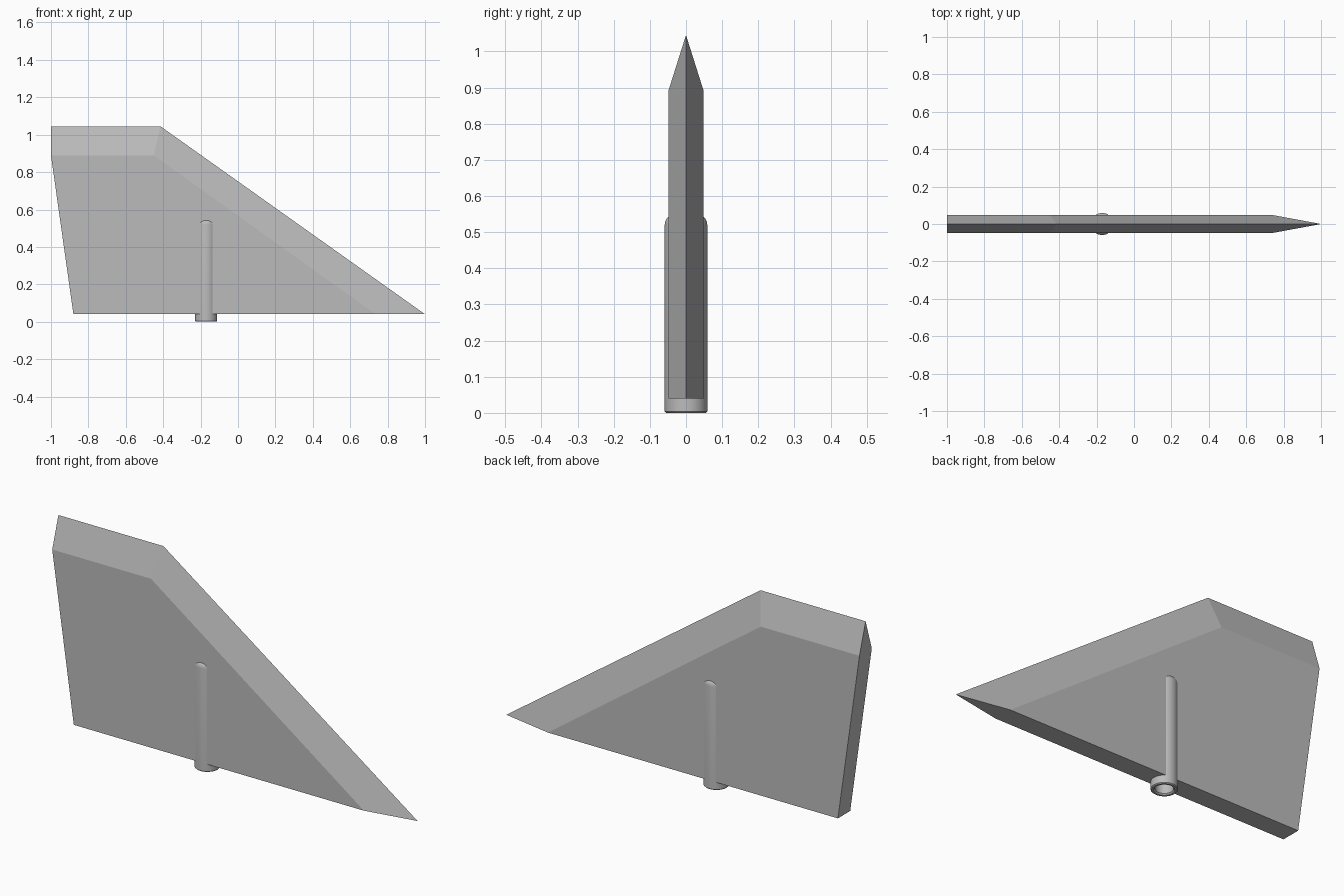
import bpy
import bmesh
import math

cube = bpy.data.objects.get("Cube")
if cube:
    bpy.data.objects.remove(cube, do_unlink=True)

HALF = 0.049      # half thickness of the fin
SHAFT_X = -0.17
SHAFT_R = 0.059

grey = bpy.data.materials.new("plain grey")
grey.use_nodes = True
colour = (0.5, 0.5, 0.5, 1)
grey.diffuse_color = colour
grey.node_tree.nodes["Principled BSDF"].inputs["Base Color"].default_value = colour


def add_object(name, bm):
    bmesh.ops.recalc_face_normals(bm, faces=bm.faces)
    mesh = bpy.data.meshes.new(name)
    bm.to_mesh(mesh)
    bm.free()
    mesh.materials.append(grey)
    obj = bpy.data.objects.new(name, mesh)
    bpy.context.collection.objects.link(obj)
    return obj


def lathe(name, profile):
    """Spin a closed (radius, z) profile about the shaft axis."""
    bm = bmesh.new()
    verts = [bm.verts.new((SHAFT_X + r, 0, z)) for r, z in profile]
    edges = [bm.edges.new((a, b)) for a, b in zip(verts, verts[1:])]
    bmesh.ops.spin(bm, geom=verts + edges, cent=(SHAFT_X, 0, 0), axis=(0, 0, 1),
                   angle=math.tau, steps=48, use_duplicate=False)
    bmesh.ops.remove_doubles(bm, verts=bm.verts, dist=0.0001)
    return add_object(name, bm)


# Fin blade: a sharp outer rim with bevels running to two flat sides
tail_low, tail_high = (-0.88, 0.04), (-1, 0.89)
rim = [(1, 0.04), (-0.415, 1.045), (-1, 1.045)]
shoulder = [(0.735, 0.04), (-0.45, 0.89), tail_high]

bm = bmesh.new()
ridge = [bm.verts.new((x, 0, z)) for x, z in rim]
sides = []
for y in (-HALF, HALF):
    side = [bm.verts.new((x, y, z)) for x, z in shoulder + [tail_low]]
    bm.faces.new(side)
    for i in range(2):
        bm.faces.new((ridge[i], ridge[i + 1], side[i + 1], side[i]))
    sides.append(side)
near, far = sides
bm.faces.new((near[3], near[2], ridge[2], far[2], far[3]))   # trailing edge
bm.faces.new((near[3], near[0], ridge[0], far[0], far[3]))   # underside
fin = add_object("fin_blade", bm)

# Hollow pivot shaft with a rounded top
fillet = 0.03
arc = [(SHAFT_R - fillet + fillet * math.cos(a), 0.52 + fillet * math.sin(a))
       for a in (math.radians(d) for d in range(0, 91, 15))]
bore = 0.04
lathe("pivot_shaft", [(0, 0.45), (bore, 0.45), (bore, 0.006), (bore + 0.006, 0),
                      (SHAFT_R - 0.004, 0), (SHAFT_R, 0.004)] + arc + [(0, 0.55)])

# Opening in the underside so that the bore stays clear
cutter = lathe("bore_cutter", [(0, -0.05), (0.046, -0.05), (0.046, 0.47), (0, 0.47)])
cutter.hide_render = True
cutter.hide_viewport = True
cut = fin.modifiers.new("bore", "BOOLEAN")
cut.operation = "DIFFERENCE"
cut.solver = "EXACT"
cut.object = cutter

# Smooth the round shaft while keeping its edges crisp
bpy.ops.object.select_all(action="DESELECT")
shaft = bpy.data.objects["pivot_shaft"]
shaft.select_set(True)
bpy.context.view_layer.objects.active = shaft
bpy.ops.object.shade_smooth_by_angle(angle=math.radians(35))
